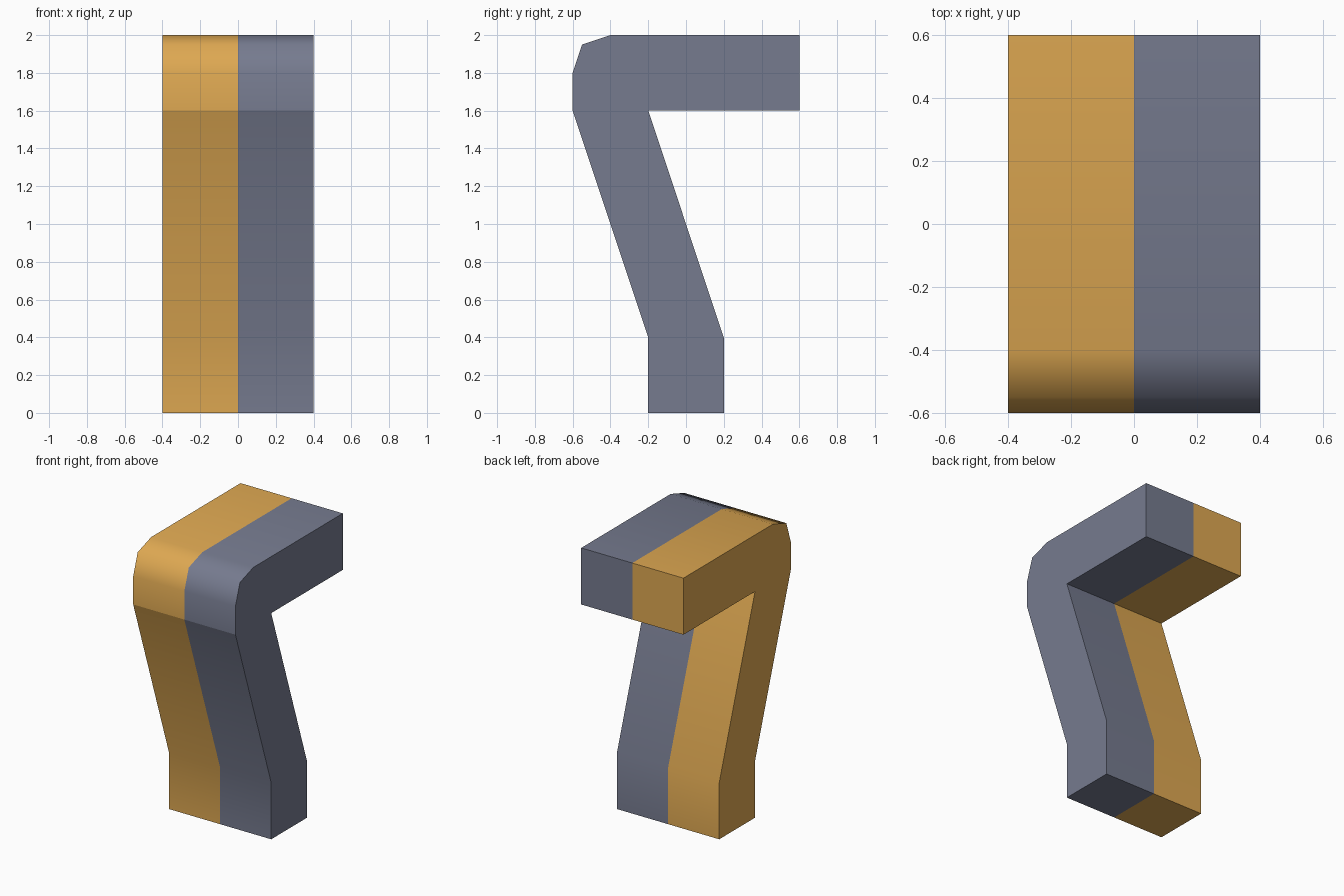
import bpy, bmesh, math

if "Cube" in bpy.data.objects:
    bpy.data.objects.remove(bpy.data.objects["Cube"])


def material(name, rgb):
    m = bpy.data.materials.new(name)
    m.diffuse_color = (*rgb, 1)
    m.use_nodes = True
    m.node_tree.nodes["Principled BSDF"].inputs["Base Color"].default_value = m.diffuse_color
    return m


# Side profile (y, z): foot, leaning leg, rounded bend, top arm
profile = [(-.2, 0), (.2, 0), (.2, .4), (-.2, 1.6), (.6, 1.6), (.6, 2),
           (-.4, 2), (-.55, 1.95), (-.6, 1.8), (-.6, 1.6), (-.2, .4)]

# Extrude across x, with a seam in the middle for the two colours
bm = bmesh.new()
rings = [[bm.verts.new((x, y, z)) for y, z in profile] for x in (-.4, 0, .4)]
n = len(profile)
for a, b in zip(rings, rings[1:]):
    for i in range(n):
        j = (i + 1) % n
        bm.faces.new((a[i], a[j], b[j], b[i]))
bm.faces.new(rings[0])
bm.faces.new(rings[2])
bmesh.ops.recalc_face_normals(bm, faces=bm.faces)

# Left half amber, right half slate
for f in bm.faces:
    f.material_index = 0 if f.calc_center_median().x < 0 else 1
mesh = bpy.data.meshes.new("bent_bracket")
bm.to_mesh(mesh)
bm.free()
mesh.materials.append(material("amber", (.73, .392, .084)))
mesh.materials.append(material("slate_grey", (.181, .198, .275)))
bracket = bpy.data.objects.new("bent_bracket", mesh)
bpy.context.collection.objects.link(bracket)

# Smooth bends, with a crease where the leg meets the top arm
bpy.context.view_layer.objects.active = bracket
bracket.select_set(True)
bpy.ops.object.shade_smooth_by_angle(angle=math.radians(60))
for e in mesh.edges:
    ends = [mesh.vertices[v].co for v in e.vertices]
    if all(abs(p.z - 1.6) < .001 and p.y < -.5 for p in ends):
        e.use_edge_sharp = True
